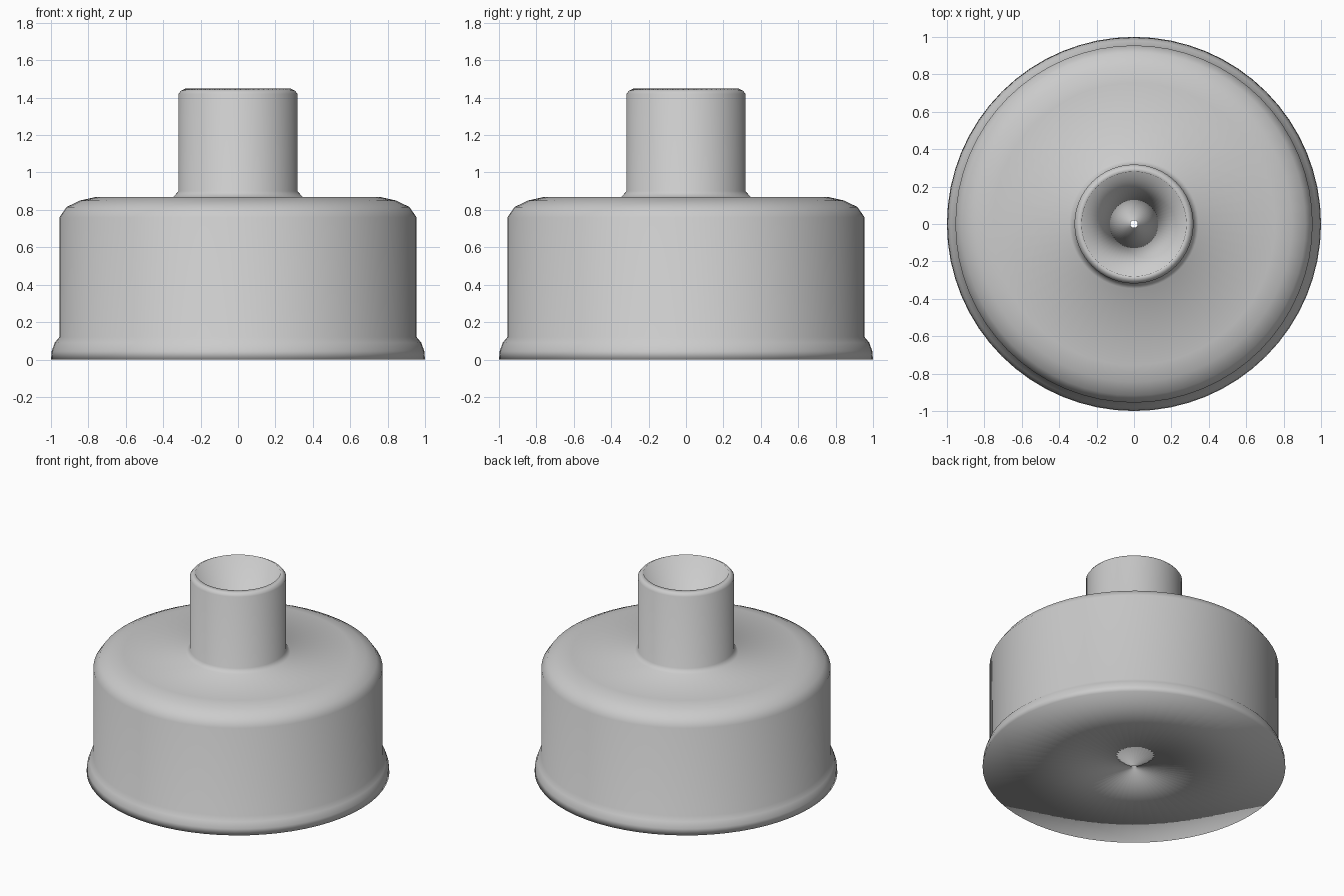
import bpy, bmesh
from math import cos, sin, tau

if "Cube" in bpy.data.objects:
    bpy.data.objects.remove(bpy.data.objects["Cube"])

SEGMENTS = 64


def lathe(name, profile, segments=SEGMENTS):
    """Spin a closed (radius, height) profile around the z axis."""
    bm = bmesh.new()
    rings = []
    for r, z in profile:
        rings.append([bm.verts.new((r * cos(tau * i / segments),
                                    r * sin(tau * i / segments), z))
                      for i in range(segments)])
    for a, b in zip(rings, rings[1:] + rings[:1]):
        for i in range(segments):
            j = (i + 1) % segments
            bm.faces.new((a[i], a[j], b[j], b[i]))
    bmesh.ops.recalc_face_normals(bm, faces=bm.faces)
    for f in bm.faces:
        f.smooth = True
    mesh = bpy.data.meshes.new(name)
    bm.to_mesh(mesh)
    bm.free()
    obj = bpy.data.objects.new(name, mesh)
    bpy.context.collection.objects.link(obj)
    return obj


# Flared foot and straight drum side
foot = [(0.02, 0.0), (1.0, 0.0), (0.996, 0.045), (0.98, 0.09), (0.955, 0.12)]
# Rounded shoulder and flat top
shoulder = [(0.955, 0.76), (0.917, 0.815), (0.845, 0.85), (0.755, 0.87)]
# Neck with small fillet, bevelled lip; the bore tapers back to the pinhole
neck = [(0.345, 0.87), (0.318, 0.90), (0.318, 1.42), (0.305, 1.437), (0.28, 1.45)]

lathe("necked_drum", foot + shoulder + neck)
